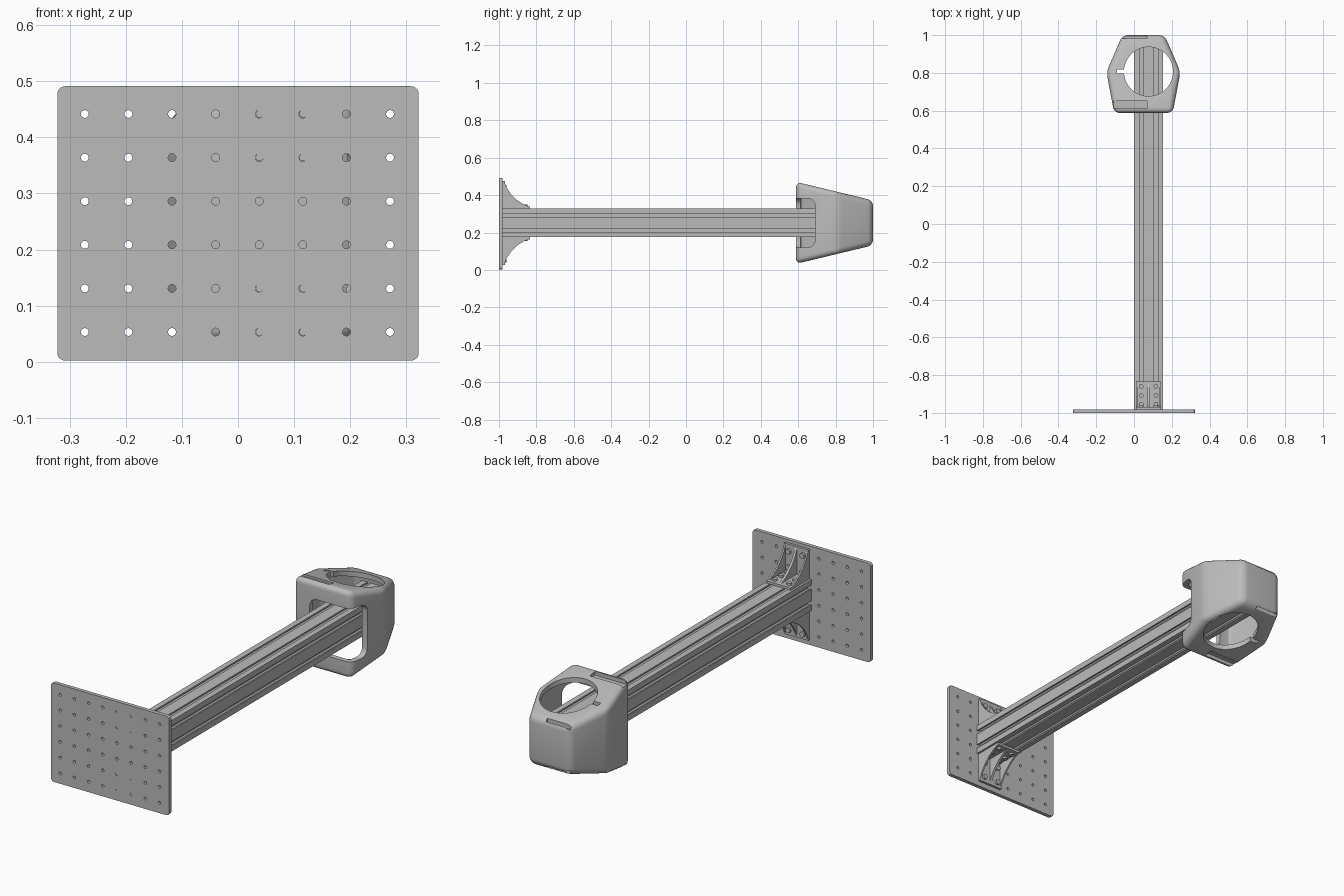
import bpy, bmesh, math
from mathutils import Vector, Matrix

if "Cube" in bpy.data.objects:
    bpy.data.objects.remove(bpy.data.objects["Cube"], do_unlink=True)

grey = bpy.data.materials.new("machined_grey")
grey.use_nodes = True
colour = (0.5, 0.5, 0.5, 1)
grey.diffuse_color = colour
grey.node_tree.nodes["Principled BSDF"].inputs["Base Color"].default_value = colour

AXIS_X, AXIS_Z = 0.077, 0.2515   # centre line of the beam
PITCH = 0.0777                   # hole spacing of the plate


def finish(name, bm, smooth=False):
    bmesh.ops.recalc_face_normals(bm, faces=bm.faces[:])
    mesh = bpy.data.meshes.new(name)
    bm.to_mesh(mesh)
    bm.free()
    mesh.materials.append(grey)
    obj = bpy.data.objects.new(name, mesh)
    bpy.context.collection.objects.link(obj)
    if smooth:
        smooth_shade(obj)
    return obj


def activate(obj):
    bpy.ops.object.select_all(action='DESELECT')
    obj.select_set(True)
    bpy.context.view_layer.objects.active = obj


def smooth_shade(obj):
    activate(obj)
    bpy.ops.object.shade_smooth_by_angle(angle=math.radians(30))


def add_prism(bm, points, along):
    """Extrude a closed outline of 3D points."""
    face = bm.faces.new([bm.verts.new(p) for p in points])
    new = bmesh.ops.extrude_face_region(bm, geom=[face])["geom"]
    # the start face stays as the other cap
    bmesh.ops.translate(bm, vec=along, verts=[v for v in new if isinstance(v, bmesh.types.BMVert)])


def add_box(bm, lo, hi):
    lo, hi = Vector(lo), Vector(hi)
    size = hi - lo
    mat = Matrix.Translation((lo + hi) / 2) @ Matrix.Diagonal((*size, 1))
    return bmesh.ops.create_cube(bm, size=1, matrix=mat)["verts"]


def add_rod(bm, centre, radius, length, axis='Z', sides=24):
    rot = Matrix.Rotation(math.pi / 2, 4, 'X') if axis == 'Y' else Matrix()
    bmesh.ops.create_cone(bm, cap_ends=True, segments=sides, radius1=radius, radius2=radius,
                          depth=length, matrix=Matrix.Translation(centre) @ rot)


def cut(obj, bm):
    cutter = finish("cutter", bm)
    cutter.hide_render = True
    mod = obj.modifiers.new("cut", 'BOOLEAN')
    mod.operation, mod.solver, mod.object = 'DIFFERENCE', 'EXACT', cutter
    activate(obj)
    bpy.ops.object.modifier_apply(modifier=mod.name)
    bpy.data.objects.remove(cutter, do_unlink=True)


# Mounting plate with rounded corners and a grid of holes
bm = bmesh.new()
add_box(bm, (-0.322, -1, 0.002), (0.322, -0.981, 0.491))
corners = [e for e in bm.edges if abs(e.verts[0].co.y - e.verts[1].co.y) > 0.01]
bmesh.ops.bevel(bm, geom=corners, offset=0.014, segments=5, profile=0.5, affect='EDGES')
plate = finish("mounting_plate", bm)
bm = bmesh.new()
for i in range(8):
    for j in range(6):
        add_rod(bm, (-0.273 + i * PITCH, -0.99, 0.053 + j * PITCH), 0.007, 0.06, 'Y', 16)
cut(plate, bm)
smooth_shade(plate)

# Beam: square extrusion with two T-slots on every side
half = 0.0765
slot = [(-0.010, 0), (-0.010, 0.007), (-0.021, 0.007), (-0.021, 0.011), (-0.011, 0.021)]
slot += [(-u, d) for u, d in reversed(slot)]
side = [(-half, half)]
for c in (-PITCH / 2, PITCH / 2):
    side += [(c + u, half - d) for u, d in slot]
outline = []
for k in range(4):
    turn = Matrix.Rotation(-k * math.pi / 2, 2)
    outline += [turn @ Vector(p) for p in side]
bm = bmesh.new()
add_prism(bm, [(AXIS_X + p.x, -0.981, AXIS_Z + p.y) for p in outline], (0, 1.951, 0))
finish("slotted_beam", bm)

# Gusset brackets above and below the beam, with their bolts
rib = [(0, 0), (0.148, 0), (0.148, 0.009), (0.115, 0.021), (0.078, 0.045),
       (0.045, 0.078), (0.021, 0.115), (0.009, 0.148), (0, 0.148)]
foot = 0.012
for s, level in ((1, "upper"), (-1, "lower")):
    base = AXIS_Z + s * half
    x0, x1 = AXIS_X - 0.066, AXIS_X + 0.066

    def span(bm, y0, y1, d0, d1):
        z0, z1 = sorted((base + s * d0, base + s * d1))
        add_box(bm, (x0, -0.981 + y0, z0), (x1, -0.981 + y1, z1))

    bm = bmesh.new()
    span(bm, 0, 0.148, 0, foot)
    span(bm, 0, foot, 0, 0.148)
    for x, w in ((x0, 0.008), (AXIS_X - 0.006, 0.012), (x1 - 0.008, 0.008)):
        add_prism(bm, [(x, -0.981 + y, base + s * d) for y, d in rib], (w, 0, 0))
    finish(level + "_gusset_bracket", bm)

    bm = bmesh.new()
    for x in (AXIS_X - PITCH / 2, AXIS_X + PITCH / 2):
        for y in (-0.953, -0.908, -0.86):
            add_rod(bm, (x, y, base + s * (foot + 0.004)), 0.012, 0.01)
        for row in (1.5, 2.5):
            z = AXIS_Z - 0.004 + s * row * PITCH
            add_rod(bm, (x, -0.965, z), 0.013, 0.012, 'Y')
            add_rod(bm, (x, -0.984, z), 0.0068, 0.03, 'Y', 16)
    finish(level + "_bracket_bolts", bm, True)

# Housing: hollow six-sided shell, tapering to the back
MID_X = 0.05


def housing_solid(wall):
    half_plan = [(0.155, 0.588 + wall), (0.196, 0.805), (0.112, 1 - wall)]
    plan = [(MID_X + x - wall, y) for x, y in half_plan]
    plan += [(MID_X - x + wall, y) for x, y in reversed(half_plan)]
    bm = bmesh.new()
    add_prism(bm, [(x, y, -1) for x, y in plan], (0, 0, 2))
    for v in bm.verts:
        height = 0.2065 - 0.24 * (v.co.y - 0.64) - wall
        v.co.z = AXIS_Z + math.copysign(height, v.co.z)
    bmesh.ops.recalc_face_normals(bm, faces=bm.faces[:])
    bmesh.ops.bevel(bm, geom=bm.edges[:], offset=0.03 if wall == 0 else 0.012,
                    segments=5, profile=0.5, affect='EDGES')
    return bm


housing = finish("end_housing", housing_solid(0))
cut(housing, housing_solid(0.025))

# Round opening through the top and bottom, with its key notch
bm = bmesh.new()
add_rod(bm, (AXIS_X, 0.807, AXIS_Z), 0.13, 1, 'Z', 64)
cut(housing, bm)
bm = bmesh.new()
add_box(bm, (-0.09, 0.797, -0.3), (-0.03, 0.817, 0.8))
cut(housing, bm)

# Beam opening wrapping the front and one side
bm = bmesh.new()
add_box(bm, (-0.02, 0.45, 0.12), (0.4, 0.69, 0.383))
bmesh.ops.bevel(bm, geom=bm.edges[:], offset=0.04, segments=6, profile=0.5, affect='EDGES')
cut(housing, bm)

# Shallow grooves along the front and back rims, top and bottom
bm = bmesh.new()
for s in (1, -1):
    for xa, ya, yb, depth in ((-0.13, 0.612, 0.65, 0.194), (-0.06, 0.982, 0.994, 0.1)):
        z0, z1 = sorted((AXIS_Z + s * depth, AXIS_Z + s * 0.3))
        add_box(bm, (xa, ya, z0), (0.07, yb, z1))
cut(housing, bm)
smooth_shade(housing)
